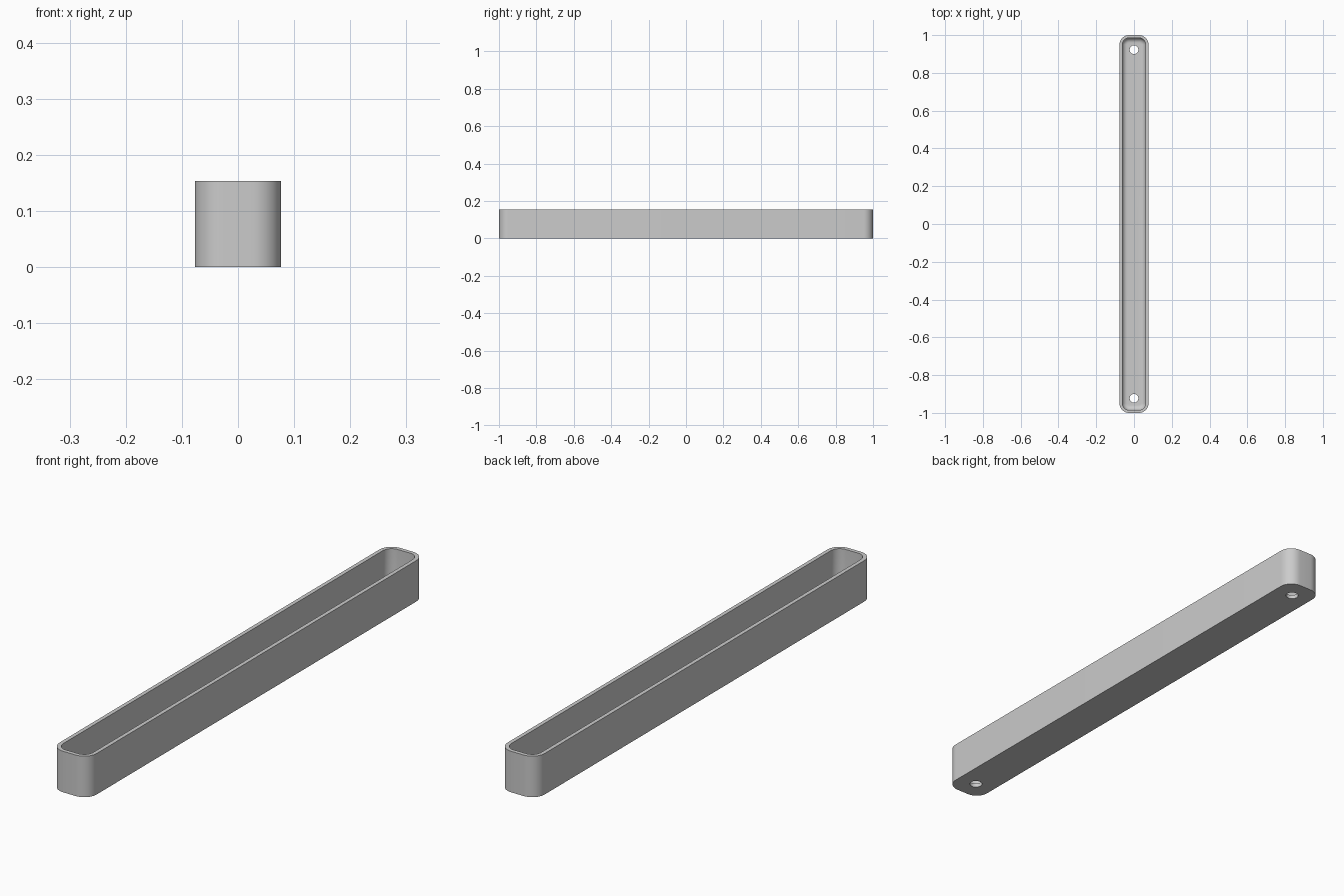
import bpy, bmesh, math

cube = bpy.data.objects.get("Cube")
if cube:
    bpy.data.objects.remove(cube)

HALF_W, HALF_L, HEIGHT = 0.077, 1.0, 0.154
CORNER, WALL, FLOOR, FILLET = 0.051, 0.015, 0.015, 0.026
HOLE_R, HOLE_Y = 0.023, 0.923
STEPS = 10

grey = bpy.data.materials.new("plain grey")
grey.use_nodes = True
colour = (0.6, 0.6, 0.6, 1)
grey.diffuse_color = colour
grey.node_tree.nodes["Principled BSDF"].inputs["Base Color"].default_value = colour


def rounded_ring(bm, inset, z):
    """Rounded rectangle of vertices, shrunk by inset."""
    r = CORNER - inset
    cx, cy = HALF_W - CORNER, HALF_L - CORNER
    ring = []
    for k, (sx, sy) in enumerate(((1, 1), (-1, 1), (-1, -1), (1, -1))):
        for i in range(STEPS + 1):
            a = math.pi / 2 * (k + i / STEPS)
            ring.append(bm.verts.new((sx * cx + r * math.cos(a), sy * cy + r * math.sin(a), z)))
    return ring


# Wall profile from the outer foot, over the rim, down the filleted inside
profile = [(0, 0), (0, HEIGHT), (WALL, HEIGHT)]
for i in range(9):
    a = math.pi / 2 * i / 8
    profile.append((WALL + FILLET * (1 - math.cos(a)), FLOOR + FILLET * (1 - math.sin(a))))

bm = bmesh.new()
rings = [rounded_ring(bm, *p) for p in profile]
for low, high in zip(rings, rings[1:]):
    for i in range(len(low)):
        j = (i + 1) % len(low)
        bm.faces.new((low[i], low[j], high[j], high[i]))
bm.faces.new(rings[0][::-1])
bm.faces.new(rings[-1])
bmesh.ops.recalc_face_normals(bm, faces=bm.faces)
mesh = bpy.data.meshes.new("tray")
bm.to_mesh(mesh)
bm.free()
mesh.materials.append(grey)
tray = bpy.data.objects.new("tray", mesh)
bpy.context.collection.objects.link(tray)

# Screw holes through the floor at both ends
for name, side in (("front_hole_cutter", -1), ("back_hole_cutter", 1)):
    bpy.ops.mesh.primitive_cylinder_add(vertices=32, radius=HOLE_R, depth=0.1,
                                        location=(0, side * HOLE_Y, 0))
    cutter = bpy.context.object
    cutter.name = name
    cutter.data.materials.append(grey)
    cutter.hide_render = True
    cut = tray.modifiers.new(name, "BOOLEAN")
    cut.operation = "DIFFERENCE"
    cut.solver = "EXACT"
    cut.object = cutter
    bpy.context.view_layer.objects.active = tray
    bpy.ops.object.select_all(action="DESELECT")
    tray.select_set(True)
    bpy.ops.object.modifier_apply(modifier=name)
    bpy.data.objects.remove(cutter)

bpy.ops.object.shade_smooth_by_angle(angle=math.radians(30))
